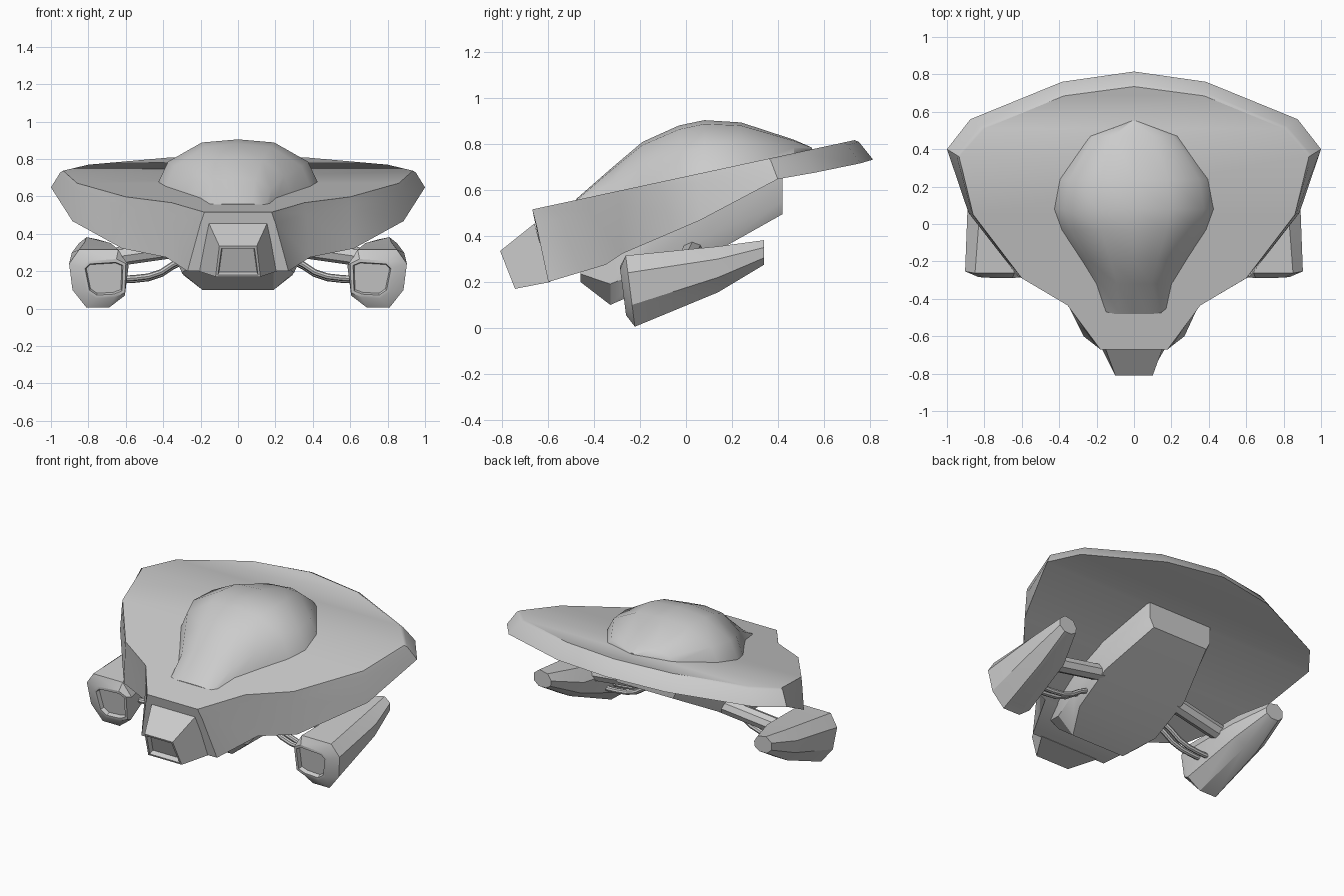
import bpy, bmesh, math
from mathutils import Vector

if "Cube" in bpy.data.objects:
    bpy.data.objects.remove(bpy.data.objects["Cube"])


def loft(name, rings, angle=30, caps=(True, True), inset=None):
    """Skin a row of equal-count closed rings; optionally recess the first cap."""
    bm = bmesh.new()
    rows = [[bm.verts.new(p) for p in ring] for ring in rings]
    n = len(rows[0])
    for a, b in zip(rows, rows[1:]):
        for i in range(n):
            j = (i + 1) % n
            bm.faces.new((a[i], a[j], b[j], b[i]))
    cap = bm.faces.new(rows[0]) if caps[0] else None
    if caps[1]:
        bm.faces.new(rows[-1])
    bmesh.ops.recalc_face_normals(bm, faces=bm.faces)
    if inset and cap:
        bmesh.ops.inset_individual(bm, faces=[cap], thickness=inset[0], depth=0)
        bmesh.ops.inset_individual(bm, faces=[cap], thickness=inset[0] * 0.4, depth=-inset[1])
    bmesh.ops.remove_doubles(bm, verts=bm.verts, dist=1e-4)
    bmesh.ops.recalc_face_normals(bm, faces=bm.faces)
    me = bpy.data.meshes.new(name)
    bm.to_mesh(me)
    bm.free()
    ob = bpy.data.objects.new(name, me)
    bpy.context.collection.objects.link(ob)
    bpy.ops.object.select_all(action='DESELECT')
    ob.select_set(True)
    bpy.context.view_layer.objects.active = ob
    bpy.ops.object.shade_smooth_by_angle(angle=math.radians(angle))
    return ob


def mirrored(half):
    """Complete a right-hand half section with its left-hand copy."""
    return half + [(-x, y, z) for x, y, z in reversed(half)]


def deck(y):
    return 0.66 + 0.215 * y


def tube(name, path, radius, sides):
    """Round bar following a path in the x-z plane."""
    pts = [Vector(p) for p in path]
    rings = []
    for i, p in enumerate(pts):
        t = (pts[min(i + 1, len(pts) - 1)] - pts[max(i - 1, 0)]).normalized()
        u = t.cross(Vector((0, 1, 0))).normalized()
        v = t.cross(u)
        rings.append([p + radius * (u * math.cos(a) + v * math.sin(a))
                      for a in (2 * math.pi * k / sides for k in range(sides))])
    return loft(name, rings)


# Main hull: outline stations from tail to nose (deck x, y / lower edge x, y, z)
outline = [
    ((0, .735), (0, .815, .733)),
    ((.375, .685), (.385, .76, .717)),
    ((.80, .51), (.875, .56, .676)),
    ((.935, .36), (1.0, .40, .648)),
    ((.86, .05), (.885, .06, .468)),
    ((.60, -.29), (.62, -.28, .322)),
    ((.355, -.435), (.385, -.35, .275)),
    ((.18, -.67), (.27, -.60, .20)),
]
rings = []
for (tx, ty), low in outline:
    top, low = Vector((tx, ty, deck(ty))), Vector(low)
    rim = top.lerp(low, .24) + Vector((0, 0, .012))
    rings.append(mirrored([tuple(low), tuple(rim), tuple(top)]))
loft("main_hull", rings, 38, (False, True))

# Snout with recessed front panel
loft("snout", [
    mirrored([(.12, -.745, .17), (.10, -.81, .335)]),
    mirrored([(.21, -.59, .20), (.155, -.66, .455)]),
], 20, inset=(.018, .03))

# Canopy dome: stations (y, half width, crown height)
rings = []
for y, w, zc in [(-.48, .17, .56), (-.32, .205, .70), (-.19, .285, .81), (-.03, .39, .882),
                 (.08, .43, .905), (.24, .40, .895), (.47, .24, .82), (.55, .02, .785)]:
    base = deck(y) - .01
    h = zc - base
    rings.append(mirrored([(w, y, base), (w * .87, y, base + h * .5),
                           (w * .45, y, base + h * .93), (0, y, zc)]))
loft("canopy_dome", rings, 35)

# Belly keel: (y, bottom half width, bottom z, top half width, top z)
loft("belly_keel", [mirrored([(a, y, z0), (b, y, z0 + (z1 - z0) * .35), (b, y, z1)])
     for y, a, z0, b, z1 in [(-.46, .19, .20, .25, .30), (-.33, .19, .10, .30, .36),
                             (-.15, .29, .178, .33, .42), (.10, .30, .315, .325, .55),
                             (.42, .20, .495, .23, .655)]], 25)

# Side engines, struts and feed pipes
lip = [(.60, .24), (.65, .265), (.80, .255), (.835, .22), (.81, .09), (.76, .055), (.66, .06), (.605, .085)]
body = [(.585, .23), (.64, .315), (.85, .315), (.903, .24), (.885, .10), (.81, .005), (.69, .005), (.605, .07)]
waist = [(.63, .27), (.68, .35), (.82, .355), (.888, .30), (.878, .22), (.82, .155), (.73, .155), (.655, .195)]
tail = [(.725, .33), (.75, .37), (.81, .382), (.85, .35), (.85, .305), (.815, .275), (.765, .275), (.73, .295)]
for s, side in ((1, "right"), (-1, "left")):
    loft(side + "_engine", [
        [(s * x, -.254 - .13 * z, z) for x, z in lip],
        [(s * x, -.222 - .13 * z, z) for x, z in body],
        [(s * x, .14, z) for x, z in waist],
        [(s * x, .34, z) for x, z in tail]], 30, inset=(.018, .025))
    tube(side + "_strut", [(s * .28, .03, .33), (s * .70, .0, .27)], .05, 8)
    for k, (y, dz) in enumerate(((-.14, 0), (-.08, -.01))):
        tube(f"{side}_pipe_{k + 1}", [(s * x, y, z + dz) for x, z in
             ((.28, .27), (.35, .235), (.41, .195), (.48, .172), (.56, .163), (.66, .16))], .016, 8)
